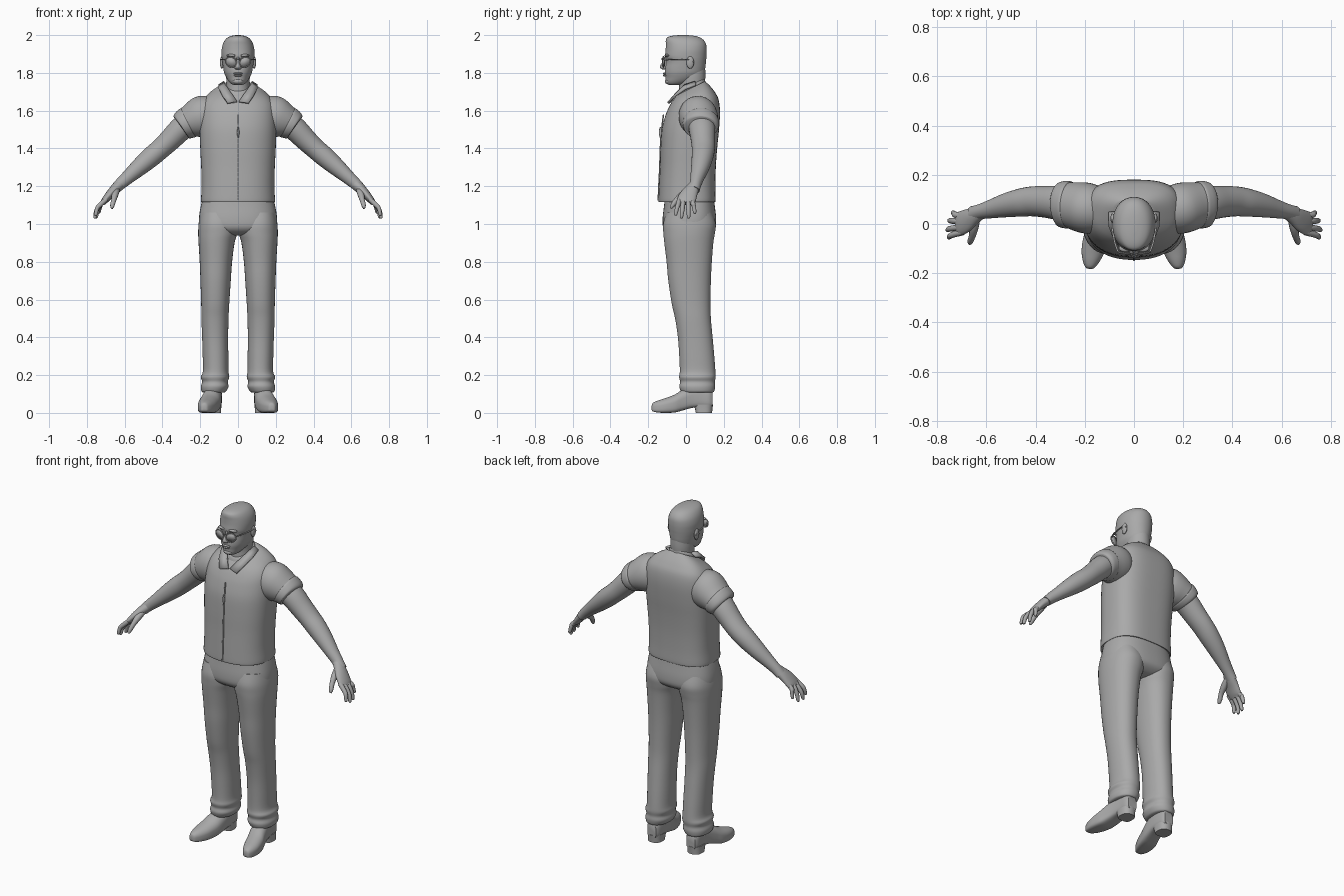
import bpy, bmesh, math
from mathutils import Vector

grey = bpy.data.materials.new("plain_grey")
grey.diffuse_color = (0.4, 0.4, 0.4, 1)


def finish(name, bm, mirror=False, angle=50):
    bmesh.ops.recalc_face_normals(bm, faces=bm.faces[:])
    me = bpy.data.meshes.new(name)
    bm.to_mesh(me)
    bm.free()
    me.materials.append(grey)
    me.shade_smooth()
    me.set_sharp_from_angle(angle=math.radians(angle))
    ob = bpy.data.objects.new(name, me)
    bpy.context.collection.objects.link(ob)
    if mirror:
        ob.modifiers.new("mirror", 'MIRROR').use_mirror_merge = False
    return ob


def smooth_path(secs, steps):
    """Catmull-Rom interpolation through the given tuples."""
    p = [secs[0]] + list(secs) + [secs[-1]]
    out = []
    for i in range(1, len(p) - 2):
        for s in range(steps):
            t = s / steps
            out.append([0.5 * (2 * b + (c - a) * t + (2 * a - 5 * b + 4 * c - d) * t * t
                               + (3 * b - a - 3 * c + d) * t ** 3)
                        for a, b, c, d in zip(*p[i - 1:i + 3])])
    return out + [list(secs[-1])]


def skin(name, rings, mirror, angle=50):
    bm = bmesh.new()
    vs = [[bm.verts.new(co) for co in r] for r in rings]
    n = len(vs[0])
    for a, b in zip(vs, vs[1:]):
        for i in range(n):
            j = (i + 1) % n
            bm.faces.new((a[i], a[j], b[j], b[i]))
    bm.faces.new(vs[0])
    bm.faces.new(vs[-1])
    return finish(name, bm, mirror, angle)


def oval(n, en, ep):
    """Unit superellipse, exponent en on the negative side and ep on the positive."""
    pts = []
    for i in range(n):
        a = 2 * math.pi * (i + 0.5) / n
        c, s = math.cos(a), math.sin(a)
        e = 2 / (en if s < 0 else ep)
        pts.append((math.copysign(abs(c) ** e, c), math.copysign(abs(s) ** e, s)))
    return pts


def loft(name, secs, axis='z', n=40, en=2.0, ep=2.0, steps=4, mirror=False):
    """Sections (t, u0, u1, v0, v1, tilt): stacked along z (u=x, v=y) or y (u=x, v=z)."""
    rings = []
    for t, u0, u1, v0, v1, k in smooth_path([tuple(s) + (0,) * (6 - len(s)) for s in secs], steps):
        r = []
        for c, s in oval(n, en, ep):
            u = (u0 + u1) / 2 + c * (u1 - u0) / 2
            v = (v0 + v1) / 2 + s * (v1 - v0) / 2
            r.append((u, v, t + k * v) if axis == 'z' else (u, t, v))
        rings.append(r)
    return skin(name, rings, mirror)


def tube(name, pts, n=20, steps=4, mirror=True):
    """Points (x, y, z, radius toward y, radius across)."""
    p = smooth_path(pts, steps)
    rings = []
    for i, q in enumerate(p):
        d = Vector(p[min(i + 1, len(p) - 1)][:3]) - Vector(p[max(i - 1, 0)][:3])
        d.normalize()
        ref = Vector((0, 1, 0)) if abs(d.y) < 0.9 else Vector((0, 0, 1))
        side = (ref - d * ref.dot(d)).normalized()
        up = side.cross(d)
        rings.append([Vector(q[:3]) + side * c * q[3] + up * s * q[4] for c, s in oval(n, 2, 2)])
    return skin(name, rings, mirror)


def ball(name, loc, size, mirror=False):
    bm = bmesh.new()
    bmesh.ops.create_uvsphere(bm, u_segments=20, v_segments=12, radius=1)
    for v in bm.verts:
        v.co = Vector([l + c * s for l, c, s in zip(loc, v.co, size)])
    return finish(name, bm, mirror)


def sym(rows):
    return [(r[0], -r[1]) + tuple(r[1:]) for r in rows]


# Torso: sleeveless vest with a sloping neckline
loft("vest", sym([
    (1.118, .192, -.143, .153), (1.125, .196, -.146, .157), (1.2, .193, -.143, .156),
    (1.3, .195, -.138, .158), (1.4, .2, -.135, .165), (1.5, .203, -.128, .175),
    (1.58, .2, -.11, .18, .08), (1.63, .19, -.093, .172, .18), (1.665, .165, -.075, .15, .25),
    (1.69, .125, -.06, .122, .38), (1.705, .085, -.05, .1, .5)]), n=56, en=2.3, ep=2.9)
tube("vest_zip", [(0, -.147, 1.125, .004, .004), (0, -.144, 1.2, .004, .004),
                  (0, -.139, 1.3, .004, .004), (0, -.136, 1.4, .004, .004),
                  (0, -.129, 1.5, .004, .004), (0, -.119, 1.58, .004, .004)], n=8, mirror=False)
ball("zip_pull", (.001, -.136, 1.485), (.006, .007, .03))

# Shirt collar: band and two pointed leaves
loft("collar_band", sym([(1.69, .083, -.055, .105, .5), (1.715, .076, -.045, .1, .5),
                         (1.722, .068, -.038, .094, .5)]))
bm = bmesh.new()
leaf = [(.066, -.005, 1.735), (.035, -.052, 1.69), (.006, -.082, 1.648), (.055, -.095, 1.640),
        (.082, -.06, 1.678), (.102, -.005, 1.715), (.10, .05, 1.735), (.072, .05, 1.752)]
v = [bm.verts.new(c) for c in leaf]
for f in ((0, 1, 4, 5), (1, 2, 3, 4), (0, 5, 6, 7)):
    bm.faces.new([v[i] for i in f])
leafs = finish("collar_leaf", bm, True)
sol = leafs.modifiers.new("thickness", 'SOLIDIFY')
sol.thickness = .012
sol.offset = 0

# Trousers
loft("trouser_seat", sym([
    (1.16, .18, -.11, .145), (1.1, .196, -.116, .152), (1.03, .207, -.124, .16),
    (.98, .2, -.12, .155), (.95, .15, -.09, .12), (.94, .08, -.05, .08)]), n=48, en=2.4, ep=2.6)
loft("trouser_leg", [
    (1.06, .01, .2, -.105, .14), (1.0, .002, .209, -.121, .158), (.95, .004, .211, -.12, .153),
    (.9, .018, .209, -.115, .145), (.8, .031, .203, -.103, .137), (.7, .038, .199, -.094, .132),
    (.58, .046, .195, -.076, .13), (.5, .05, .194, -.058, .132), (.4, .052, .19, -.043, .141),
    (.3, .051, .187, -.036, .15), (.22, .05, .186, -.033, .156), (.19, .046, .197, -.037, .157),
    (.165, .054, .19, -.031, .153), (.14, .05, .197, -.036, .155), (.115, .062, .194, -.028, .15),
    (.108, .072, .185, -.02, .142)], en=2.2, ep=2.2, mirror=True)

# Shoes: pointed upper with flat sole, plus a heel block
loft("shoe", [
    (-.182, .17, .185, .018, .036), (-.176, .158, .197, .008, .052), (-.15, .138, .208, .002, .065),
    (-.11, .118, .213, 0, .078), (-.06, .102, .207, .002, .097), (-.02, .092, .194, .012, .122),
    (.03, .086, .18, .026, .145), (.08, .085, .172, .03, .15), (.12, .09, .168, .03, .14),
    (.14, .1, .158, .034, .12)], 'y', n=32, en=4.5, ep=2.1, mirror=True)
loft("shoe_heel", [(0, .09, .172, .052, .138), (.02, .089, .172, .048, .14),
                   (.045, .087, .173, .04, .143)], en=3.5, ep=2.3, steps=2, mirror=True)

# Sleeves with rolled cuffs
tube("sleeve", [(.13, .055, 1.585, .09, .09), (.18, .062, 1.573, .102, .108),
                (.22, .07, 1.557, .101, .102), (.265, .078, 1.537, .092, .083),
                (.297, .08, 1.518, .086, .07)], n=32)
tube("sleeve_cuff", [(.256, .078, 1.541, .08, .07), (.262, .078, 1.538, .095, .085),
                     (.28, .079, 1.528, .096, .083), (.297, .08, 1.518, .092, .076),
                     (.303, .08, 1.514, .08, .066)], n=32)

# Arms, palms, fingers
tube("arm", [(.24, .078, 1.55, .07, .062), (.30, .085, 1.505, .07, .064),
             (.36, .09, 1.445, .064, .059), (.41, .092, 1.398, .061, .055),
             (.46, .087, 1.355, .057, .054), (.52, .076, 1.303, .049, .047),
             (.58, .061, 1.25, .038, .037), (.625, .05, 1.21, .031, .031),
             (.655, .04, 1.18, .033, .027)], n=28)
tube("palm", [(.615, .052, 1.218, .026, .026), (.65, .033, 1.186, .036, .026),
              (.68, .014, 1.155, .046, .022), (.705, .002, 1.125, .049, .018),
              (.718, 0, 1.108, .043, .013)], n=20)
fingers = (("index", -.034, -.054, .752, 1.045), ("middle", -.012, -.024, .757, 1.03),
           ("ring", .011, .014, .75, 1.03), ("little", .033, .046, .736, 1.055))
for label, y0, y1, x, z in fingers:
    tube(label + "_finger", [(.698, y0, 1.13, .013, .013), (.726, (y0 * 2 + y1) / 3, 1.105, .0125, .013),
                             (x - .007, (y0 + y1 * 2) / 3, z + .04, .0115, .0115),
                             (x, y1, z + .008, .009, .009), (x, y1, z, .005, .005)], n=12)
tube("thumb", [(.64, .025, 1.185, .016, .016), (.65, -.015, 1.158, .018, .018),
               (.657, -.048, 1.13, .014, .014), (.665, -.07, 1.1, .012, .012),
               (.667, -.08, 1.083, .006, .006)], n=12)

# Neck and head
loft("neck", sym([(1.62, .066, -.04, .1), (1.68, .064, -.038, .1), (1.74, .061, -.036, .1),
                  (1.79, .063, -.04, .103), (1.85, .06, -.03, .1)]))
loft("head", sym([
    (1.737, .024, -.092, -.02), (1.742, .036, -.1, .0), (1.755, .049, -.107, .04),
    (1.775, .062, -.108, .075), (1.8, .073, -.112, .095), (1.825, .078, -.111, .102),
    (1.85, .082, -.106, .105), (1.87, .085, -.106, .107), (1.89, .087, -.111, .109),
    (1.92, .087, -.108, .11), (1.95, .081, -.107, .107), (1.972, .07, -.107, .095),
    (1.987, .055, -.1, .075), (1.996, .034, -.075, .045), (2.0, .01, -.035, .005)]),
    n=48, en=2.2, ep=2.1)
loft("nose", sym([(1.885, .008, -.114, -.08), (1.86, .01, -.123, -.08), (1.838, .015, -.138, -.08),
                  (1.826, .019, -.136, -.08), (1.818, .012, -.124, -.08)]), n=20)
ball("upper_lip", (0, -.111, 1.797), (.025, .011, .006))
ball("lower_lip", (0, -.11, 1.786), (.021, .011, .006))
ball("chin", (0, -.094, 1.755), (.028, .018, .015))
ball("brow", (.032, -.099, 1.892), (.03, .015, .008), True)
ball("ear", (.086, .022, 1.855), (.01, .02, .033), True)

# Aviator glasses: teardrop lens, wire rim, bridge and temples
outline = [(.037 + .029 * math.cos(a) + .004 * math.sin(a),
            -.124 + .01 * (math.cos(a) + 1) / 2,
            1.858 + .027 * math.sin(a)) for a in [i * math.pi / 12 for i in range(24)]]
bm = bmesh.new()
bm.faces.new([bm.verts.new(c) for c in outline])
lens = finish("lens", bm, True)
sol = lens.modifiers.new("thickness", 'SOLIDIFY')
sol.thickness = .004
sol.offset = 0
tube("lens_rim", [c + (.0035, .0035) for c in outline + outline[:1]], n=8, steps=1)
tube("glasses_bridge", [(-.012, -.126, 1.872, .003, .003), (0, -.129, 1.874, .003, .003),
                        (.012, -.126, 1.872, .003, .003)], n=8, mirror=False)
tube("glasses_temple", [(.064, -.115, 1.868, .003, .004), (.078, -.075, 1.871, .003, .004),
                        (.088, -.02, 1.871, .003, .004), (.091, .02, 1.87, .003, .004),
                        (.09, .04, 1.855, .003, .004)], n=8)
